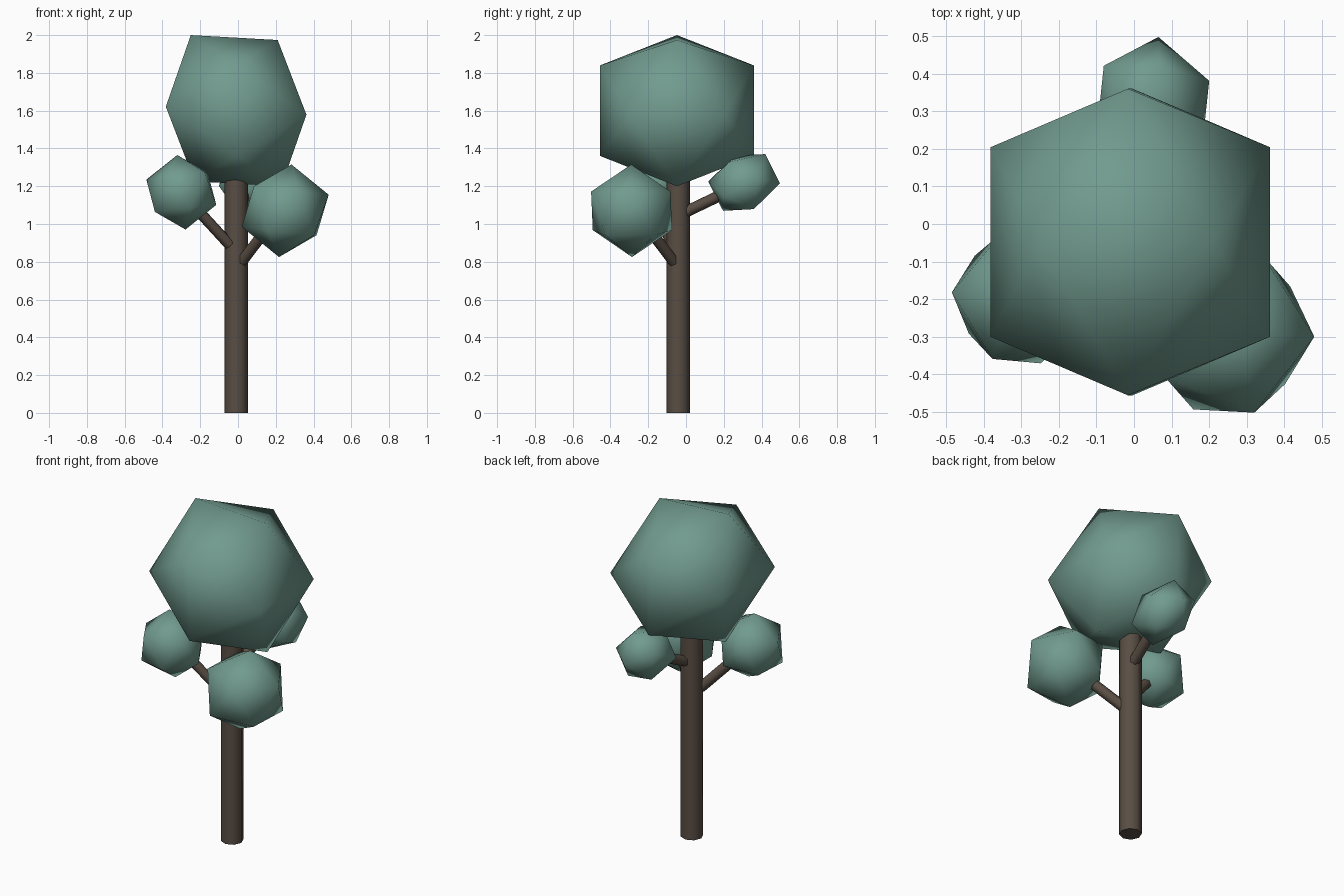
import bpy, bmesh
from mathutils import Vector, Matrix

if "Cube" in bpy.data.objects:
    bpy.data.objects.remove(bpy.data.objects["Cube"])


def material(name, rgb):
    m = bpy.data.materials.new(name)
    m.diffuse_color = (*rgb, 1)
    m.use_nodes = True
    m.node_tree.nodes["Principled BSDF"].inputs["Base Color"].default_value = m.diffuse_color
    return m


LEAF = material("muted_green_leaf", (0.165, 0.325, 0.27))
BARK = material("dark_brown_bark", (0.10, 0.076, 0.058))


def finish(name, bm, mat):
    me = bpy.data.meshes.new(name)
    bm.to_mesh(me)
    bm.free()
    me.materials.append(mat)
    ob = bpy.data.objects.new(name, me)
    bpy.context.collection.objects.link(ob)


def foliage(name, centre, top, ring, side=None):
    """Smooth icosahedron placed by its top corner, one neighbouring corner and a side axis."""
    z, r = Vector(top), Vector(ring)
    x = (r - 0.4472 * z) / 0.8944
    y = Vector(side) if side else z.cross(x).normalized() * z.length
    m = Matrix((x, y, z)).transposed().to_4x4()
    m.translation = Vector(centre)
    bm = bmesh.new()
    bmesh.ops.create_icosphere(bm, subdivisions=1, radius=1)
    bm.transform(m)
    bmesh.ops.recalc_face_normals(bm, faces=bm.faces)
    for f in bm.faces:
        f.smooth = True
    finish(name, bm, LEAF)


def rod(name, start, end, radius, sides):
    """Straight round limb between two points."""
    a, b = Vector(start), Vector(end)
    d = b - a
    bm = bmesh.new()
    bmesh.ops.create_cone(bm, cap_ends=True, segments=sides, radius1=radius,
                          radius2=radius, depth=d.length)
    for f in bm.faces:
        f.smooth = len(f.verts) == 4
    for e in bm.edges:
        e.smooth = all(f.smooth for f in e.link_faces)
    rot = d.to_track_quat('Z', 'Y').to_matrix().to_4x4()
    bm.transform(Matrix.Translation((a + b) / 2) @ rot)
    finish(name, bm, BARK)


# Trunk and three branches
rod("trunk", (-0.01, -0.042, 0), (-0.01, -0.042, 1.3), 0.062, 8)
rod("right_branch", (0.02, -0.065, 0.80), (0.13, -0.175, 0.945), 0.032, 6)
rod("left_branch", (-0.045, -0.075, 0.89), (-0.215, -0.145, 1.075), 0.03, 6)
rod("rear_branch", (0.0, -0.01, 1.06), (0.04, 0.22, 1.17), 0.03, 6)

# Large crown
foliage("crown", (-0.01, -0.048, 1.6), (-0.24, 0, 0.40), (0.22, 0, 0.374), (0, 0.48, 0))

# Small leaf clumps on the branches
foliage("right_clump", (0.25, -0.288, 1.07), (0.033, -0.002, 0.245), (0.23, -0.012, 0.085))
foliage("left_clump", (-0.30, -0.197, 1.168), (-0.022, 0.004, 0.197), (-0.185, 0.015, 0.067))
foliage("rear_clump", (0.05, 0.308, 1.22), (0.015, 0.19, -0.005), (0.017, 0.112, 0.15),
        (0.165, -0.0235, -0.03))
